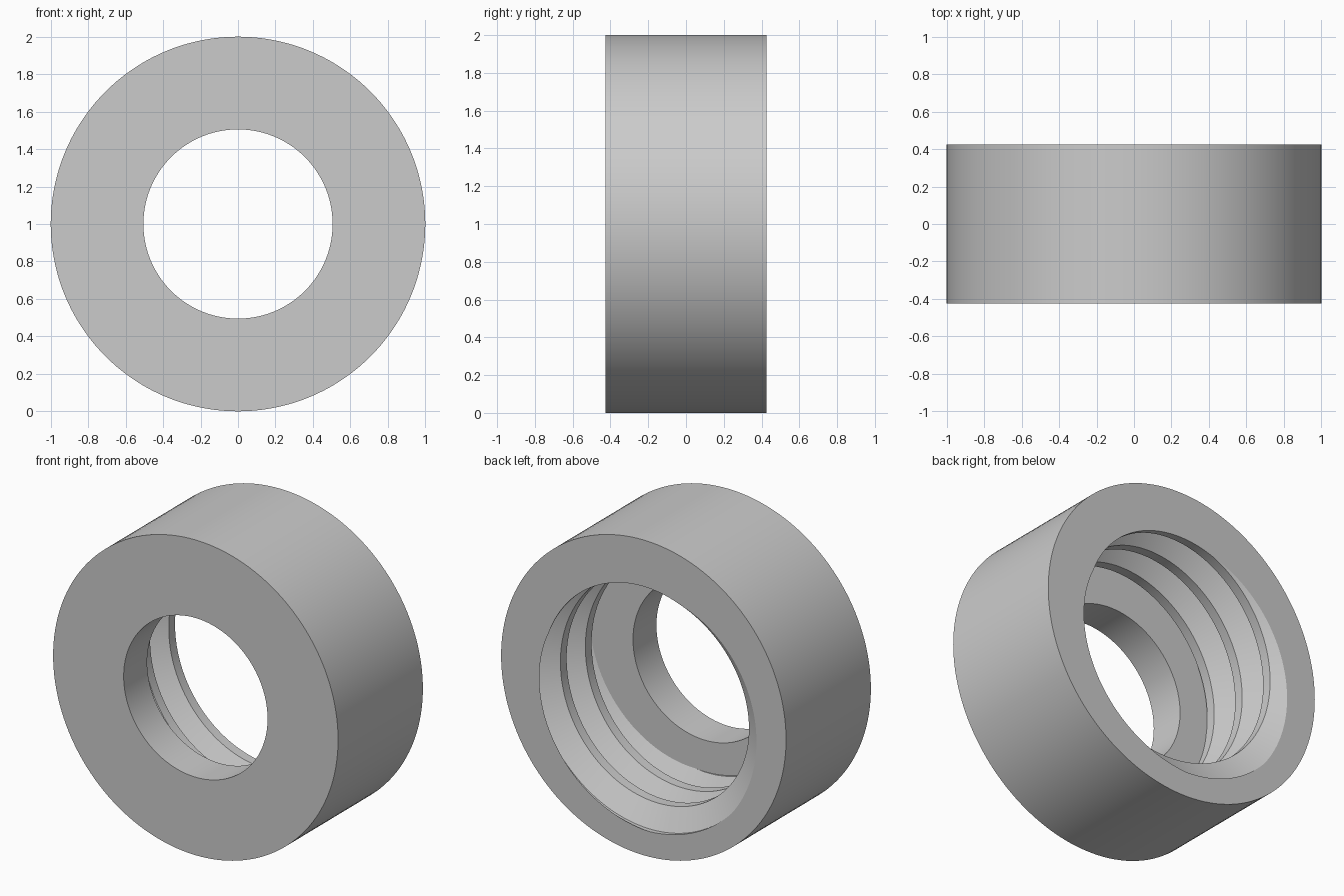
import bpy, bmesh, math

cube = bpy.data.objects.get("Cube")
if cube:
    bpy.data.objects.remove(cube, do_unlink=True)

OUTER, HOLE, HALF, FLOOR = 1.0, 0.505, 0.425, -0.19
MINOR, PITCH = 0.705, 0.25
MAJOR = MINOR + 0.541 * PITCH          # sixty-degree thread depth
CREST, ROOT = PITCH / 4, PITCH / 8     # flat widths
FLANK = (PITCH - CREST - ROOT) / 2
COLUMNS = 144


def thread_radius(depth, centre):
    """Bore radius at a depth, for a crest centred at the given depth."""
    d = abs((depth - centre + PITCH / 2) % PITCH - PITCH / 2)
    t = min(max((d - CREST / 2) / FLANK, 0), 1)
    return MINOR + (MAJOR - MINOR) * t


def section(turn):
    """Radius and y of the collar wall at a fraction of a turn."""
    centre = 0.205 + PITCH * turn      # right-hand helix
    length = HALF - FLOOR
    points = [(OUTER, -HALF), (OUTER, HALF)]
    for k in range(-3, 5):
        c = centre + k * PITCH
        for offset in (-CREST / 2 - FLANK, -CREST / 2, CREST / 2, CREST / 2 + FLANK):
            depth = min(max(c + offset, 0), length)
            points.append((thread_radius(depth, centre), HALF - depth))
    return points + [(HOLE, FLOOR), (HOLE, -HALF)]


# Threaded collar: sweep the section round the axis, then weld the clipped ends
bm = bmesh.new()
columns = []
for i in range(COLUMNS + 1):
    a = math.tau * i / COLUMNS
    columns.append([bm.verts.new((r * math.cos(a), y, 1 + r * math.sin(a)))
                    for r, y in section(i / COLUMNS)])
for a, b in zip(columns, columns[1:]):
    for j in range(len(a)):
        k = (j + 1) % len(a)
        bm.faces.new((a[j], a[k], b[k], b[j]))
bmesh.ops.remove_doubles(bm, verts=bm.verts, dist=0.0001)
bmesh.ops.recalc_face_normals(bm, faces=bm.faces)
mesh = bpy.data.meshes.new("threaded_collar")
bm.to_mesh(mesh)
bm.free()
collar = bpy.data.objects.new("threaded_collar", mesh)
bpy.context.collection.objects.link(collar)

# Plain grey material
grey = bpy.data.materials.new("light_grey")
grey.use_nodes = True
colour = (0.6, 0.6, 0.6, 1)
grey.diffuse_color = colour
grey.node_tree.nodes["Principled BSDF"].inputs["Base Color"].default_value = colour
mesh.materials.append(grey)

# Smooth walls with crisp thread edges
bpy.ops.object.select_all(action="DESELECT")
collar.select_set(True)
bpy.context.view_layer.objects.active = collar
bpy.ops.object.shade_smooth_by_angle(angle=math.radians(25))
